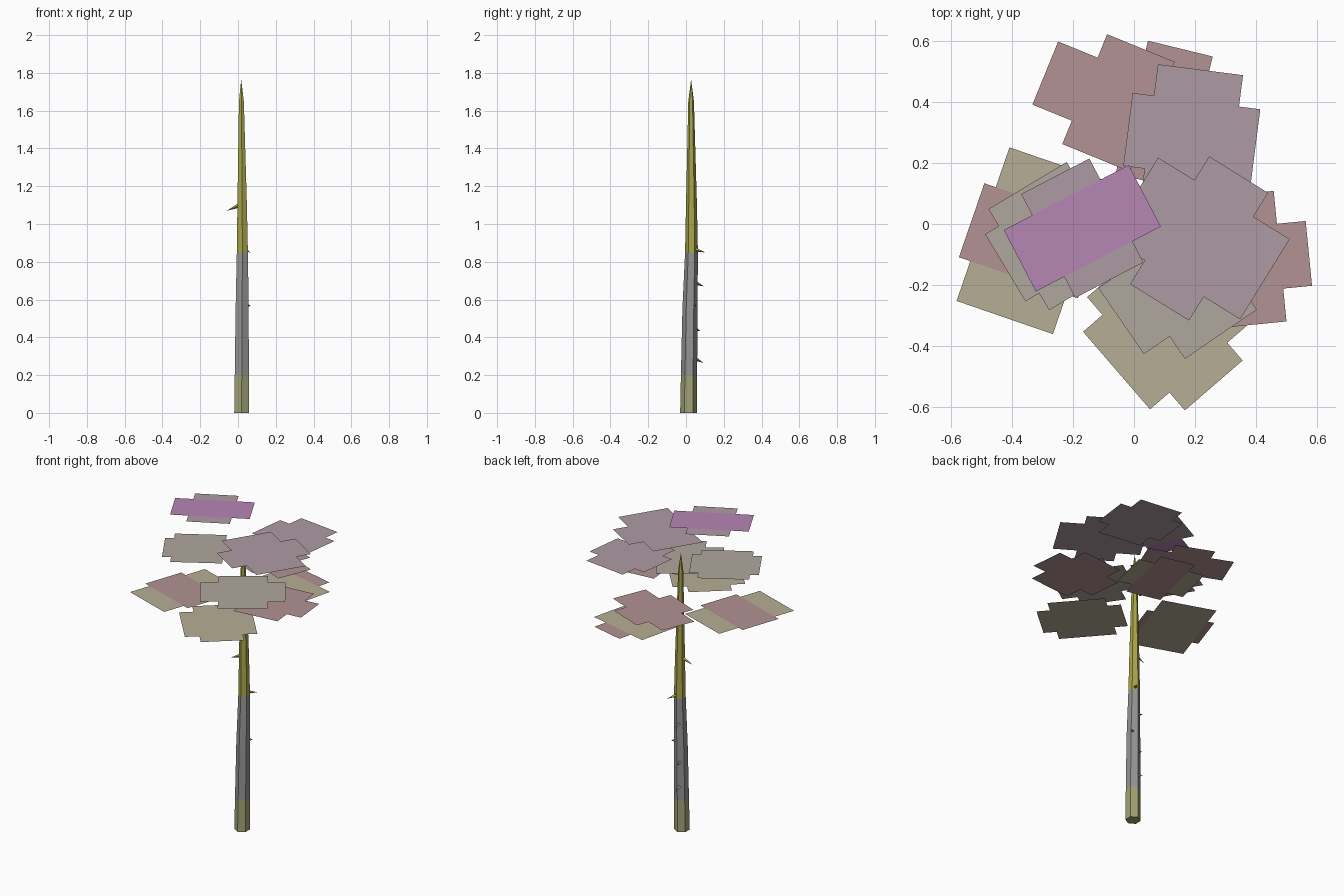
import bpy, bmesh
from math import cos, sin, pi, radians
from mathutils import Vector

if "Cube" in bpy.data.objects:
    bpy.data.objects.remove(bpy.data.objects["Cube"])


def material(name, rgb):
    m = bpy.data.materials.new(name)
    m.diffuse_color = (*rgb, 1)
    m.use_nodes = True
    m.node_tree.nodes["Principled BSDF"].inputs["Base Color"].default_value = m.diffuse_color
    return m


MATS = {
    "beige": material("beige", (.47, .42, .30)),
    "pink": material("pink", (.45, .29, .29)),
    "mauve": material("mauve", (.42, .33, .37)),
    "sand": material("sand", (.43, .39, .34)),
    "purple": material("purple", (.47, .24, .46)),
    "bark_grey": material("bark_grey", (.30, .30, .30)),
    "bark_moss": material("bark_moss", (.36, .36, .18)),
    "bark_yellow": material("bark_yellow", (.40, .38, .07)),
}


def finish(name, bm, mats):
    me = bpy.data.meshes.new(name)
    bm.to_mesh(me)
    bm.free()
    for m in mats:
        me.materials.append(MATS[m])
    ob = bpy.data.objects.new(name, me)
    bpy.context.collection.objects.link(ob)
    return ob


# Trunk: tapering, slightly leaning six-sided shaft with a pointed tip
RINGS = [  # z, centre x, centre y, radius
    (0, .019, .014, .045), (.2, .020, .016, .043), (.55, .022, .021, .040),
    (.85, .023, .029, .034), (1.1, .022, .029, .029), (1.65, .018, .027, .015)]
bm = bmesh.new()
loops = [[bm.verts.new((cx + r * sin(i * pi / 3), cy - r * cos(i * pi / 3), z))
          for i in range(6)] for z, cx, cy, r in RINGS]
tip = bm.verts.new((.017, .027, 1.765))
bm.faces.new(loops[0][::-1])
for k, (lo, hi) in enumerate(zip(loops, loops[1:])):
    for i in range(6):
        j = (i + 1) % 6
        f = bm.faces.new((lo[i], lo[j], hi[j], hi[i]))
        f.material_index = (0, 1, 1, 2, 2)[k]
for i in range(6):
    bm.faces.new((loops[-1][i], loops[-1][(i + 1) % 6], tip)).material_index = 2
finish("trunk", bm, ["bark_moss", "bark_grey", "bark_yellow"])

# Twigs: small broken spikes on the trunk
TWIGS = [  # root, tip, colour
    ((.010, .025, 1.10), (-.060, .020, 1.07), "bark_yellow"),
    ((.030, .045, .865), (.065, .100, .85), "bark_yellow"),
    ((.015, .045, .69), (.012, .095, .67), "bark_grey"),
    ((.045, .040, .57), (.066, .053, .567), "bark_grey"),
    ((.010, .045, .445), (.003, .075, .435), "bark_grey"),
    ((.015, .045, .29), (.010, .090, .265), "bark_grey")]
for n, (a, b, col) in enumerate(TWIGS):
    a, b = Vector(a), Vector(b)
    q = (b - a).to_track_quat('Z', 'Y')
    bm = bmesh.new()
    ring = [bm.verts.new(a + q @ Vector((.013 * cos(t * pi / 2), .013 * sin(t * pi / 2), 0)))
            for t in range(4)]
    end = bm.verts.new(b)
    bm.faces.new(ring[::-1])
    for i in range(4):
        bm.faces.new((ring[i], ring[(i + 1) % 4], end))
    finish(f"twig_{n + 1}", bm, [col])

# Foliage: level clusters, each of two crossed flat cards
CLUSTERS = [  # x, y, z, angle, card A size, card B size, colours
    (-.170, -.014, 2.00, 27.5, (.463, .228), (.253, .385), ("purple", "mauve")),
    (-.250, -.040, 1.735, 31, (.404, .258), (.300, .388), ("sand", "sand")),
    (.190, .284, 1.80, -7.3, (.423, .242), (.282, .450), ("mauve", "mauve")),
    (.214, -.0475, 1.83, -31.8, (.509, .310), (.228, .494), ("mauve", "mauve")),
    (-.338, -.055, 1.45, -19, (.414, .257), (.335, .534), ("pink", "beige")),
    (.160, -.180, 1.62, 34.5, (.491, .264), (.286, .443), ("sand", "sand")),
    (.1015, -.3445, 1.47, 40.8, (.420, .337), (.251, .492), ("beige", "beige")),
    (.099, .358, 1.43, -13.7, (.420, .280), (.219, .450), ("beige", "pink")),
    (.336, -.120, 1.58, 5.6, (.480, .214), (.290, .431), ("pink", "pink")),
    (-.051, .398, 1.56, -22.2, (.520, .224), (.240, .390), ("pink", "pink"))]
for n, (x, y, z, ang, *cards, cols) in enumerate(CLUSTERS):
    c, s = cos(radians(ang)), sin(radians(ang))
    bm = bmesh.new()
    for k, (w, h) in enumerate(cards):
        vs = []
        for sx, sy in ((-1, -1), (1, -1), (1, 1), (-1, 1)):
            u, v = sx * w / 2, sy * h / 2
            vs.append(bm.verts.new((x + u * c - v * s, y + u * s + v * c, z - .001 * k)))
        bm.faces.new(vs).material_index = k
    finish(f"foliage_{n + 1}", bm, cols)
